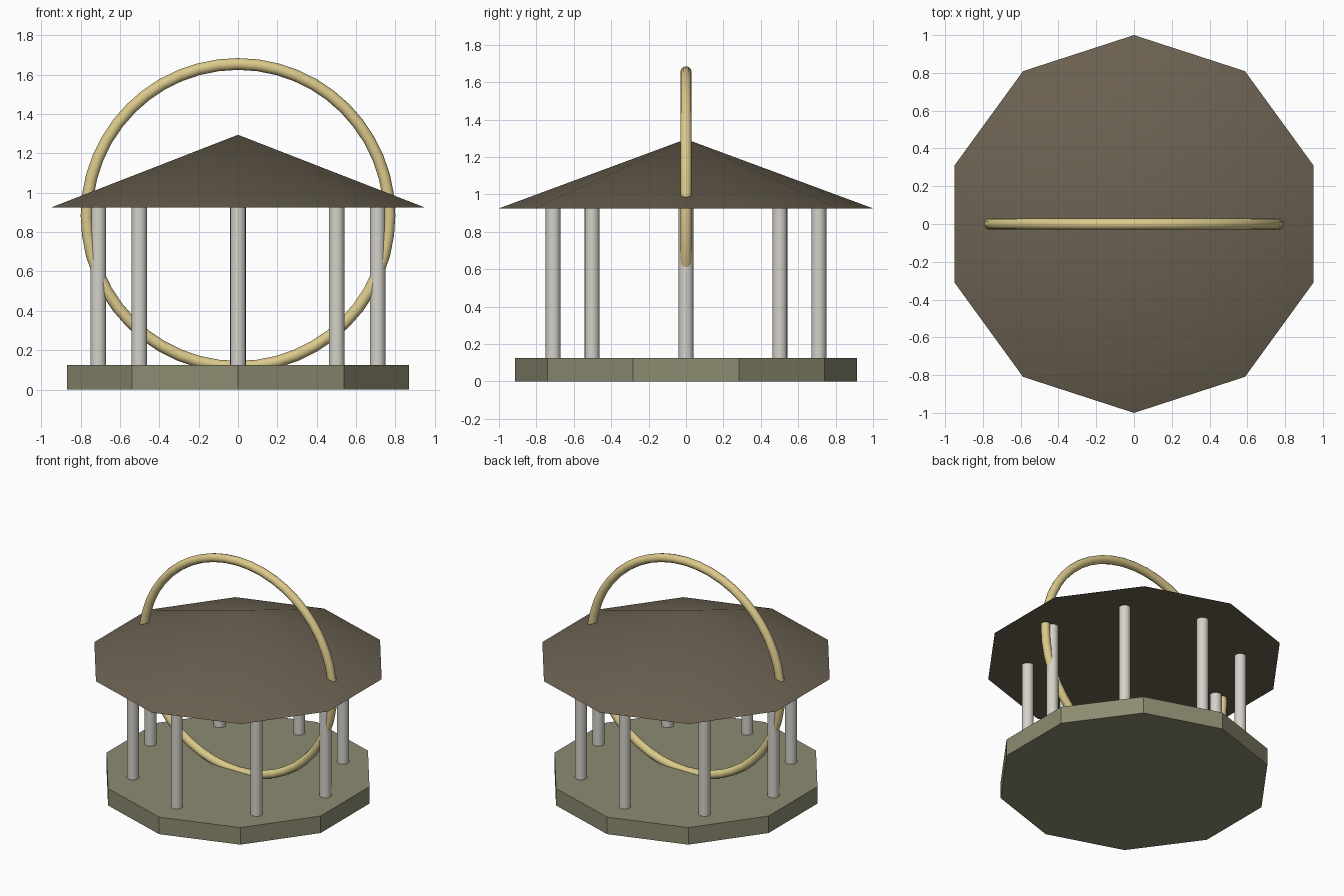
import bpy
import math

cube = bpy.data.objects.get("Cube")
if cube:
    bpy.data.objects.remove(cube, do_unlink=True)


def make_material(name, rgb):
    mat = bpy.data.materials.new(name)
    mat.use_nodes = True
    mat.diffuse_color = (*rgb, 1)
    bsdf = mat.node_tree.nodes["Principled BSDF"]
    bsdf.inputs["Base Color"].default_value = (*rgb, 1)
    bsdf.inputs["Roughness"].default_value = 0.8
    return mat


stone = make_material("olive stone", (0.265, 0.257, 0.165))
white = make_material("pale grey", (0.66, 0.64, 0.59))
gold = make_material("pale gold", (0.71, 0.59, 0.26))
slate = make_material("brown slate", (0.147, 0.12, 0.082))


def finish(name, mat, smooth=True):
    obj = bpy.context.object
    obj.name = obj.data.name = name
    obj.data.materials.clear()
    obj.data.materials.append(mat)
    if smooth:
        bpy.ops.object.shade_smooth_by_angle(angle=math.radians(35))
    return obj


BASE_TOP, EAVES, APEX = 0.125, 0.925, 1.295
SIDES, COLUMNS, COLUMN_RING = 10, 8, 0.71

# Ten-sided floor slab
bpy.ops.mesh.primitive_cylinder_add(vertices=SIDES, radius=0.915, depth=BASE_TOP,
                                    location=(0, 0, BASE_TOP / 2))
finish("floor_slab", stone, smooth=False)

# Ring of columns between slab and roof
for i in range(COLUMNS):
    a = i * math.tau / COLUMNS
    bpy.ops.mesh.primitive_cylinder_add(
        vertices=16, radius=0.04, depth=EAVES - BASE_TOP,
        location=(COLUMN_RING * math.cos(a), COLUMN_RING * math.sin(a),
                  (EAVES + BASE_TOP) / 2))
    finish(f"column_{i + 1}", white)

# Low conical roof with closed underside
bpy.ops.mesh.primitive_cone_add(vertices=SIDES, radius1=1, radius2=0,
                                depth=APEX - EAVES,
                                location=(0, 0, (APEX + EAVES) / 2))
finish("roof", slate)

# Upright hoop passing through roof and slab
bpy.ops.mesh.primitive_torus_add(major_segments=48, minor_segments=12,
                                 major_radius=0.77, minor_radius=0.03,
                                 location=(0, 0, 0.885),
                                 rotation=(math.pi / 2, 0, 0))
finish("hoop", gold)
